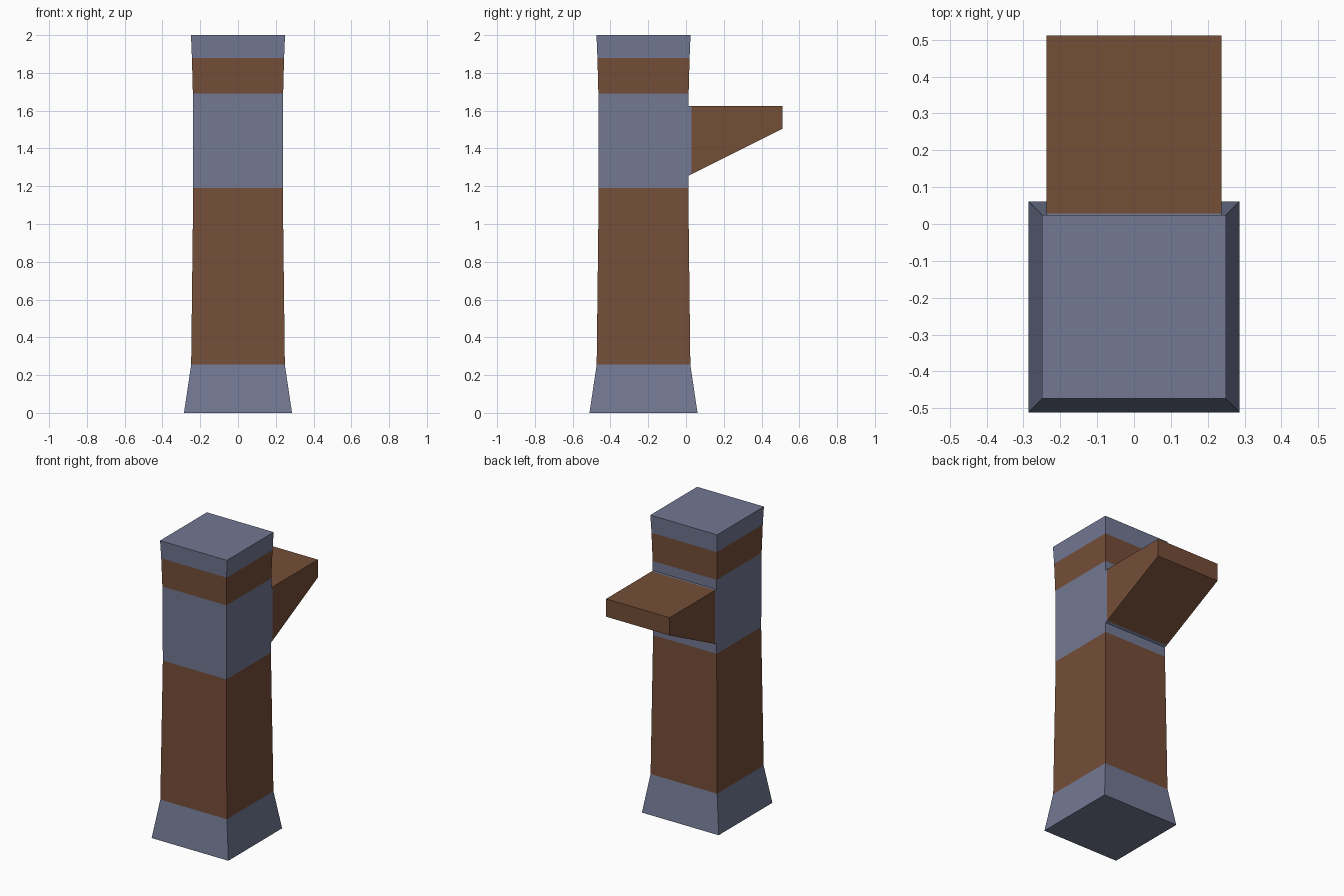
import bpy, bmesh

if "Cube" in bpy.data.objects:
    bpy.data.objects.remove(bpy.data.objects["Cube"])

CY = -0.225  # column centre in y


def material(name, color):
    m = bpy.data.materials.new(name)
    m.diffuse_color = (*color, 1)
    m.use_nodes = True
    m.node_tree.nodes["Principled BSDF"].inputs["Base Color"].default_value = m.diffuse_color
    return m


grey = material("blue grey stone", (0.168, 0.188, 0.292))
brown = material("brown wood", (0.178, 0.077, 0.039))


def make_object(name, bm, mats):
    bmesh.ops.recalc_face_normals(bm, faces=bm.faces)
    me = bpy.data.meshes.new(name)
    bm.to_mesh(me)
    bm.free()
    for m in mats:
        me.materials.append(m)
    ob = bpy.data.objects.new(name, me)
    bpy.context.collection.objects.link(ob)
    return ob


# Square column: (height, half width), bands alternate grey and brown
levels = [(0, 0.286), (0.255, 0.248), (1.19, 0.237),
          (1.69, 0.239), (1.88, 0.244), (2.0, 0.249)]
bm = bmesh.new()
rings = [[bm.verts.new((sx * h, CY + sy * h, z))
          for sx, sy in ((-1, -1), (1, -1), (1, 1), (-1, 1))] for z, h in levels]
for band, (lo, hi) in enumerate(zip(rings, rings[1:])):
    for i in range(4):
        j = (i + 1) % 4
        bm.faces.new((lo[i], lo[j], hi[j], hi[i])).material_index = band % 2
bm.faces.new(rings[0][::-1])
bm.faces.new(rings[-1])
make_object("column", bm, [grey, brown])


def extruded_profile(name, profile, half, mat):
    """Close a y-z profile and extrude it along x."""
    bm = bmesh.new()
    left = [bm.verts.new((-half, y, z)) for y, z in profile]
    right = [bm.verts.new((half, y, z)) for y, z in profile]
    bm.faces.new(left)
    bm.faces.new(right[::-1])
    for i in range(len(profile)):
        j = (i + 1) % len(profile)
        bm.faces.new((left[i], right[i], right[j], left[j]))
    return make_object(name, bm, [mat])


# Rear bracket with sloping underside, on a thin mounting strip
extruded_profile("bracket", [(0.028, 1.625), (0.512, 1.625), (0.512, 1.505), (0.028, 1.263)],
                 0.237, brown)
extruded_profile("bracket_mount", [(0.005, 1.625), (0.028, 1.625), (0.028, 1.263), (0.005, 1.252)],
                 0.237, grey)
